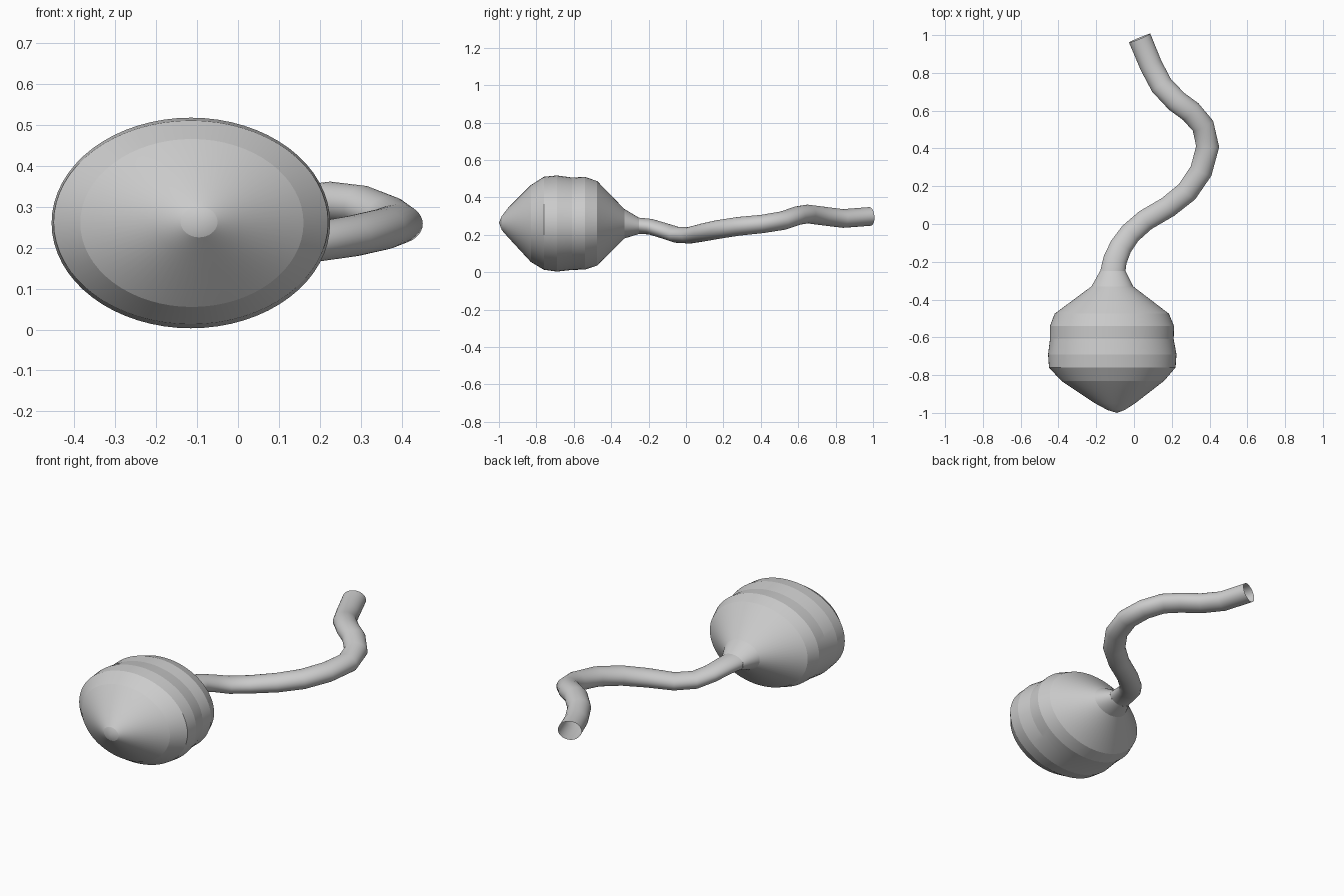
import bpy, bmesh, math
from mathutils import Vector


def loft(name, rings, sides, tip=None, angle=30):
    """Skin a list of (centre, side vector, up vector) ellipses."""
    bm = bmesh.new()
    loops = []
    for c, s, u in rings:
        loops.append([bm.verts.new(c + s * math.cos(2 * math.pi * i / sides)
                                   + u * math.sin(2 * math.pi * i / sides))
                      for i in range(sides)])
    for a, b in zip(loops, loops[1:]):
        for i in range(sides):
            j = (i + 1) % sides
            bm.faces.new((a[i], a[j], b[j], b[i]))
    if tip is not None:
        t = bm.verts.new(tip)
        for i in range(sides):
            bm.faces.new((t, loops[0][(i + 1) % sides], loops[0][i]))
    bmesh.ops.recalc_face_normals(bm, faces=bm.faces)
    mesh = bpy.data.meshes.new(name)
    bm.to_mesh(mesh)
    bm.free()
    ob = bpy.data.objects.new(name, mesh)
    bpy.context.collection.objects.link(ob)
    bpy.context.view_layer.objects.active = ob
    ob.select_set(True)
    bpy.ops.object.shade_smooth_by_angle(angle=math.radians(angle))
    ob.select_set(False)
    return ob


# Bulb: y, x left, x right, z bottom, z top
profile = [
    (-0.985, -0.14, -0.05, 0.225, 0.30),
    (-0.95, -0.205, 0.005, 0.185, 0.345),
    (-0.83, -0.385, 0.16, 0.055, 0.465),
    (-0.76, -0.45, 0.22, 0.013, 0.51),
    (-0.69, -0.455, 0.225, 0.003, 0.517),
    (-0.61, -0.445, 0.21, 0.012, 0.506),
    (-0.54, -0.445, 0.212, 0.014, 0.509),
    (-0.475, -0.42, 0.185, 0.035, 0.487),
    (-0.33, -0.225, -0.005, 0.18, 0.338),
    (-0.25, -0.18, -0.045, 0.205, 0.29),
]
bulb_rings = [(Vector(((l + r) / 2, y, (b + t) / 2)),
               Vector(((r - l) / 2, 0, 0)), Vector((0, 0, (t - b) / 2)))
              for y, l, r, b, t in profile]
loft("bulb", bulb_rings, 64, Vector((-0.09, -1.0, 0.265)), 8)

# Winding stem: x, y, z, half width, half height
path = [
    (-0.112, -0.25, 0.248, 0.067, 0.043), (-0.10, -0.19, 0.243, 0.063, 0.042),
    (-0.07, -0.12, 0.222, 0.060, 0.042), (-0.02, -0.05, 0.200, 0.058, 0.043),
    (0.06, 0.02, 0.197, 0.057, 0.044), (0.18, 0.09, 0.212, 0.057, 0.048),
    (0.28, 0.17, 0.228, 0.059, 0.050), (0.355, 0.28, 0.245, 0.060, 0.050),
    (0.39, 0.41, 0.258, 0.061, 0.049), (0.365, 0.52, 0.276, 0.060, 0.050),
    (0.30, 0.595, 0.302, 0.060, 0.050), (0.225, 0.65, 0.311, 0.060, 0.050),
    (0.145, 0.735, 0.300, 0.060, 0.050), (0.09, 0.84, 0.287, 0.060, 0.050),
    (0.03, 0.984, 0.298, 0.061, 0.050),
]
stem_rings = []
for i, (x, y, z, w, h) in enumerate(path):
    a, b = path[max(i - 1, 0)], path[min(i + 1, len(path) - 1)]
    d = Vector((b[0] - a[0], b[1] - a[1], b[2] - a[2])).normalized()
    if i == 0:
        d = Vector((0, 1, 0))
    side = d.cross(Vector((0, 0, 1))).normalized()
    stem_rings.append((Vector((x, y, z)), side * w, side.cross(d) * h))
loft("stem", stem_rings, 32, None, 30)
